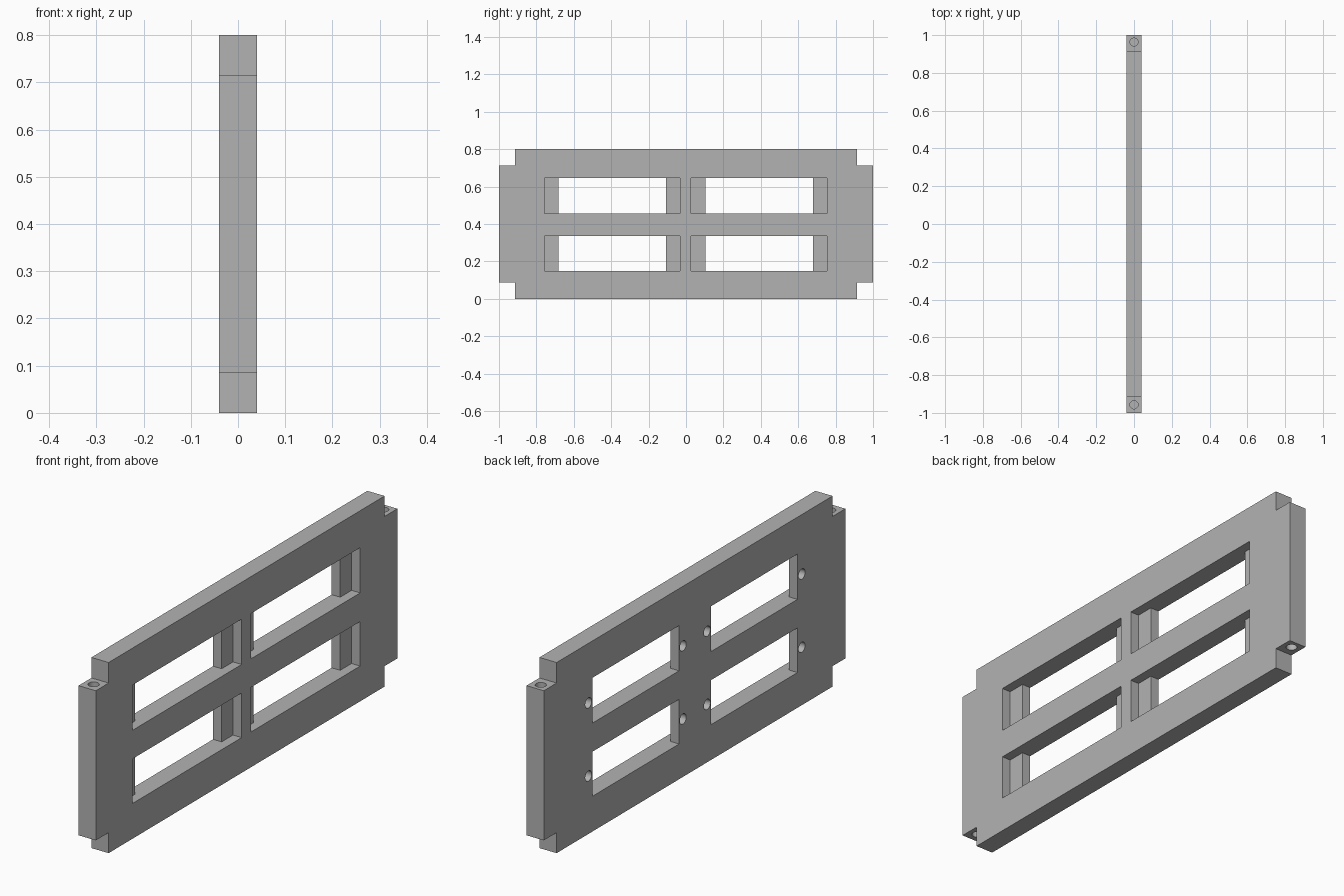
import bpy
import bmesh
from mathutils import Matrix, Vector

cube = bpy.data.objects.get("Cube")
if cube:
    bpy.data.objects.remove(cube, do_unlink=True)

HALF = 0.04       # half the panel thickness
HOLE_R = 0.0215   # screw hole radius
BORE_DEPTH = 0.15

grey = bpy.data.materials.new("plain grey")
grey.use_nodes = True
colour = (0.45, 0.45, 0.45, 1)
grey.diffuse_color = colour
grey.node_tree.nodes["Principled BSDF"].inputs["Base Color"].default_value = colour


def prism(name, points, direction):
    """Extrude a closed outline of 3D points along a direction."""
    bm = bmesh.new()
    face = bm.faces.new([bm.verts.new(p) for p in points])
    ext = bmesh.ops.extrude_face_region(bm, geom=[face])
    moved = [v for v in ext["geom"] if isinstance(v, bmesh.types.BMVert)]
    bmesh.ops.translate(bm, verts=moved, vec=Vector(direction))
    bmesh.ops.recalc_face_normals(bm, faces=bm.faces)
    return finish(name, bm)


def cylinder(name, centre, depth, rotation=Matrix()):
    bm = bmesh.new()
    bmesh.ops.create_cone(bm, cap_ends=True, segments=32, radius1=HOLE_R,
                          radius2=HOLE_R, depth=depth,
                          matrix=Matrix.Translation(centre) @ rotation)
    return finish(name, bm)


def finish(name, bm):
    mesh = bpy.data.meshes.new(name)
    bm.to_mesh(mesh)
    bm.free()
    mesh.materials.append(grey)
    obj = bpy.data.objects.new(name, mesh)
    bpy.context.collection.objects.link(obj)
    return obj


def cut(target, cutter):
    """Subtract the cutter from the target and discard it."""
    mod = target.modifiers.new("cut", 'BOOLEAN')
    mod.operation = 'DIFFERENCE'
    mod.solver = 'EXACT'
    mod.object = cutter
    bpy.context.view_layer.objects.active = target
    bpy.ops.object.modifier_apply(modifier=mod.name)
    bpy.data.objects.remove(cutter, do_unlink=True)


# Panel with notched corners
y0, y1, z0, z1 = -0.915, 0.915, 0.086, 0.714
outline = [(y0, 0), (y1, 0), (y1, z0), (1, z0), (1, z1), (y1, z1),
           (y1, 0.8), (y0, 0.8), (y0, z1), (-1, z1), (-1, z0), (y0, z0)]
panel = prism("panel", [(-HALF, y, z) for y, z in outline], (2 * HALF, 0, 0))

# Windows: wide pocket on the left face, narrower opening behind it
LEDGE = 0.075
for bottom, top, hole_z in [(0.148, 0.335, 0.243), (0.455, 0.645, 0.55)]:
    for a, b, holes in [(-0.757, -0.033, (-0.711, -0.083)),
                        (0.028, 0.753, (0.077, 0.704))]:
        step = [(0.1, a), (0.1, b), (0, b), (0, b - LEDGE),
                (-0.1, b - LEDGE), (-0.1, a + LEDGE), (0, a + LEDGE), (0, a)]
        cut(panel, prism("window_cutter", [(x, y, bottom) for x, y in step],
                         (0, 0, top - bottom)))
        # Screw holes through the ledges
        for y in holes:
            cut(panel, cylinder("screw_cutter", (-HALF, y, hole_z), 0.06,
                                Matrix.Rotation(1.5707963, 4, 'Y')))

# Blind bores in the top and bottom of the end tabs
for y in (-0.957, 0.963):
    for z in (z0, z1):
        cut(panel, cylinder("bore_cutter", (0, y, z), 2 * BORE_DEPTH))

# Smooth hole walls, sharp panel edges
bpy.ops.object.select_all(action='DESELECT')
panel.select_set(True)
bpy.context.view_layer.objects.active = panel
bpy.ops.object.shade_smooth_by_angle(angle=0.5)
